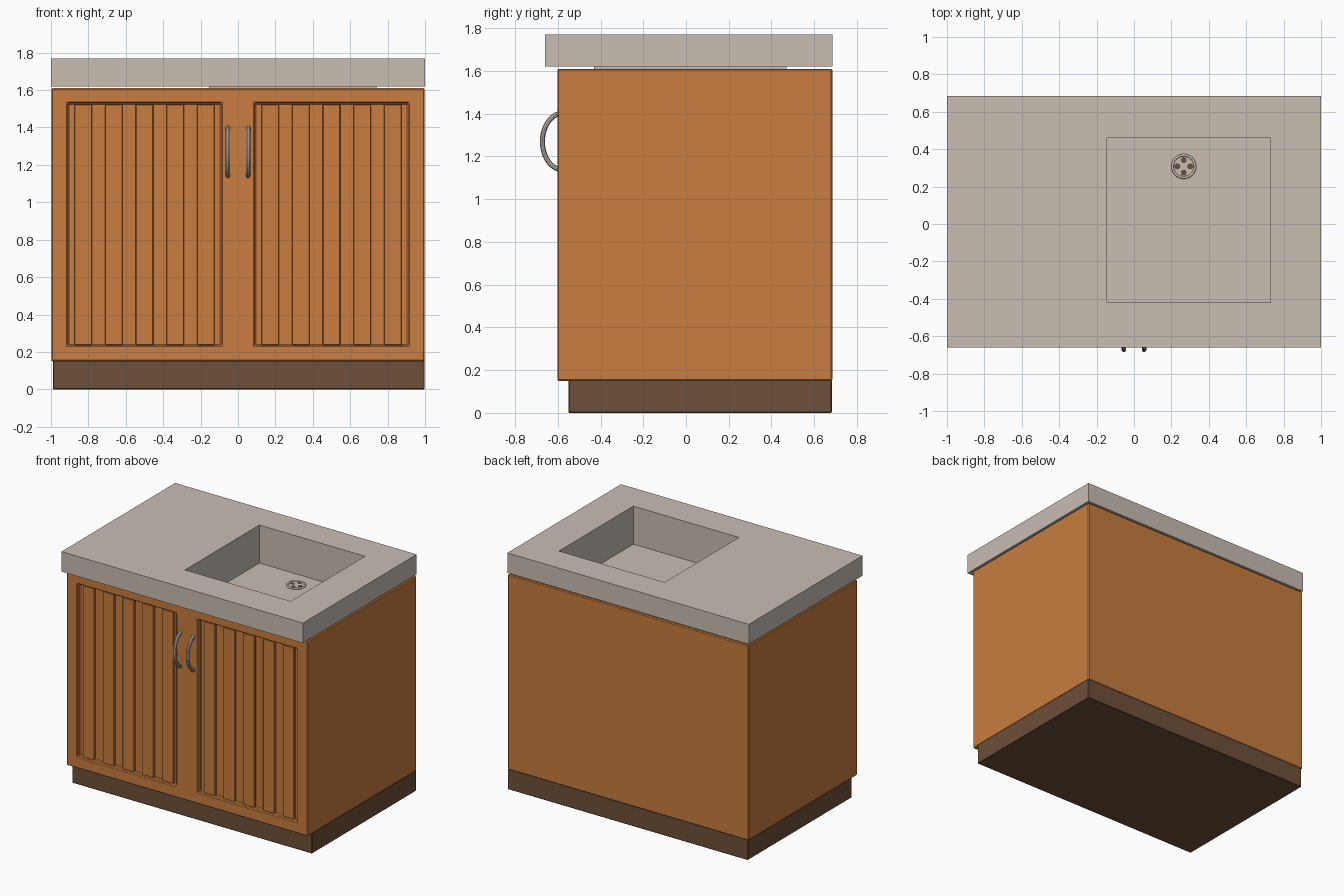
import bpy, bmesh, math
from mathutils import Matrix, Vector

if "Cube" in bpy.data.objects:
    bpy.data.objects.remove(bpy.data.objects["Cube"])


def material(name, rgb):
    m = bpy.data.materials.new(name)
    m.diffuse_color = (*rgb, 1)
    m.use_nodes = True
    m.node_tree.nodes["Principled BSDF"].inputs["Base Color"].default_value = m.diffuse_color
    return m


WOOD = material("orange wood", (0.578, 0.205, 0.05))
STONE = material("pale grey", (0.578, 0.515, 0.456))
BROWN = material("dark brown", (0.156, 0.08, 0.041))


def finish(name, bm, mat):
    me = bpy.data.meshes.new(name)
    bm.to_mesh(me)
    bm.free()
    me.materials.append(mat)
    ob = bpy.data.objects.new(name, me)
    bpy.context.collection.objects.link(ob)
    return ob


def activate(ob):
    bpy.ops.object.select_all(action='DESELECT')
    ob.select_set(True)
    bpy.context.view_layer.objects.active = ob


def box(name, x, y, z, mat):
    bm = bmesh.new()
    lo, hi = Vector((x[0], y[0], z[0])), Vector((x[1], y[1], z[1]))
    size = hi - lo
    bmesh.ops.create_cube(bm, size=1, matrix=Matrix.Translation((lo + hi) / 2)
                          @ Matrix.Diagonal((*size, 1)))
    return finish(name, bm, mat)


def cut(ob, x, y, z):
    cutter = box("cutter", x, y, z, ob.data.materials[0])
    cutter.hide_render = True
    mod = ob.modifiers.new("cut", 'BOOLEAN')
    mod.operation = 'DIFFERENCE'
    mod.solver = 'EXACT'
    mod.object = cutter
    activate(ob)
    bpy.ops.object.modifier_apply(modifier="cut")
    bpy.data.objects.remove(cutter)


def soften(ob, width):
    mod = ob.modifiers.new("bevel", 'BEVEL')
    mod.width = width
    mod.segments = 1
    mod.limit_method = 'ANGLE'


def disc(name, x, y, z, radius, height, sides, mat):
    bm = bmesh.new()
    bmesh.ops.create_cone(bm, cap_ends=True, segments=sides, radius1=radius,
                          radius2=radius, depth=height,
                          matrix=Matrix.Translation((x, y, z + height / 2)))
    return finish(name, bm, mat)


# Plinth, set back at the front
soften(box("plinth", (-0.99, 0.998), (-0.55, 0.683), (0, 0.155), BROWN), 0.004)

# Cabinet body with two recessed door panels and a well for the bowl
SX, SY = (-0.145, 0.73), (-0.42, 0.46)


def grow(r, d):
    return (r[0] - d, r[1] + d)


body = box("cabinet_body", (-0.998, 0.998), (-0.602, 0.685), (0.15, 1.61), WOOD)
cut(body, grow(SX, 0.02), grow(SY, 0.02), (1.44, 2))
for s in (-1, 1):
    cut(body, sorted((s * 0.09, s * 0.91)), (-0.8, -0.568), (0.235, 1.53))
soften(body, 0.006)

# Raised slats inside the door panels
for side, s in (("left", -1), ("right", 1)):
    for i in range(5):
        c = s * 0.5 + (i - 2) * 0.164
        slat = box(f"{side}_door_slat_{i + 1}", (c - 0.047, c + 0.047),
                   (-0.586, -0.56), (0.237, 1.522), WOOD)
        soften(slat, 0.003)

# Worktop and sink bowl share one opening
worktop = box("worktop", (-1, 1), (-0.66, 0.685), (1.62, 1.77), STONE)
bowl = box("sink_bowl", grow(SX, 0.01), grow(SY, 0.01), (1.465, 1.64), STONE)
for ob in (worktop, bowl):
    cut(ob, SX, SY, (1.485, 2))

# Drain: plate, rim and four holes
DX, DY = 0.266, 0.308
disc("drain_plate", DX, DY, 1.484, 0.06, 0.006, 32, STONE)
bpy.ops.mesh.primitive_torus_add(location=(DX, DY, 1.489), major_radius=0.06,
                                 minor_radius=0.007, major_segments=32, minor_segments=8)
rim = bpy.context.object
rim.name = "drain_rim"
rim.data.materials.append(STONE)
bpy.ops.object.shade_smooth()
for i in range(4):
    a = i * math.pi / 2
    disc(f"drain_hole_{i + 1}", DX + 0.034 * math.cos(a), DY + 0.034 * math.sin(a),
         1.489, 0.016, 0.002, 12, BROWN)

# Curved handles
for side, s in (("left", -1), ("right", 1)):
    cu = bpy.data.curves.new(f"{side}_handle", 'CURVE')
    cu.dimensions = '3D'
    cu.bevel_depth = 0.0125
    cu.bevel_resolution = 3
    cu.use_fill_caps = True
    n = 20
    sp = cu.splines.new('POLY')
    sp.points.add(n)
    for i, p in enumerate(sp.points):
        a = math.pi * i / n
        p.co = (s * 0.054, -0.578 - 0.094 * math.sin(a), 1.27 + 0.132 * math.cos(a), 1)
    cu.materials.append(STONE)
    ob = bpy.data.objects.new(f"{side}_handle", cu)
    bpy.context.collection.objects.link(ob)
    activate(ob)
    bpy.ops.object.convert(target='MESH')
    bpy.ops.object.shade_smooth_by_angle()
